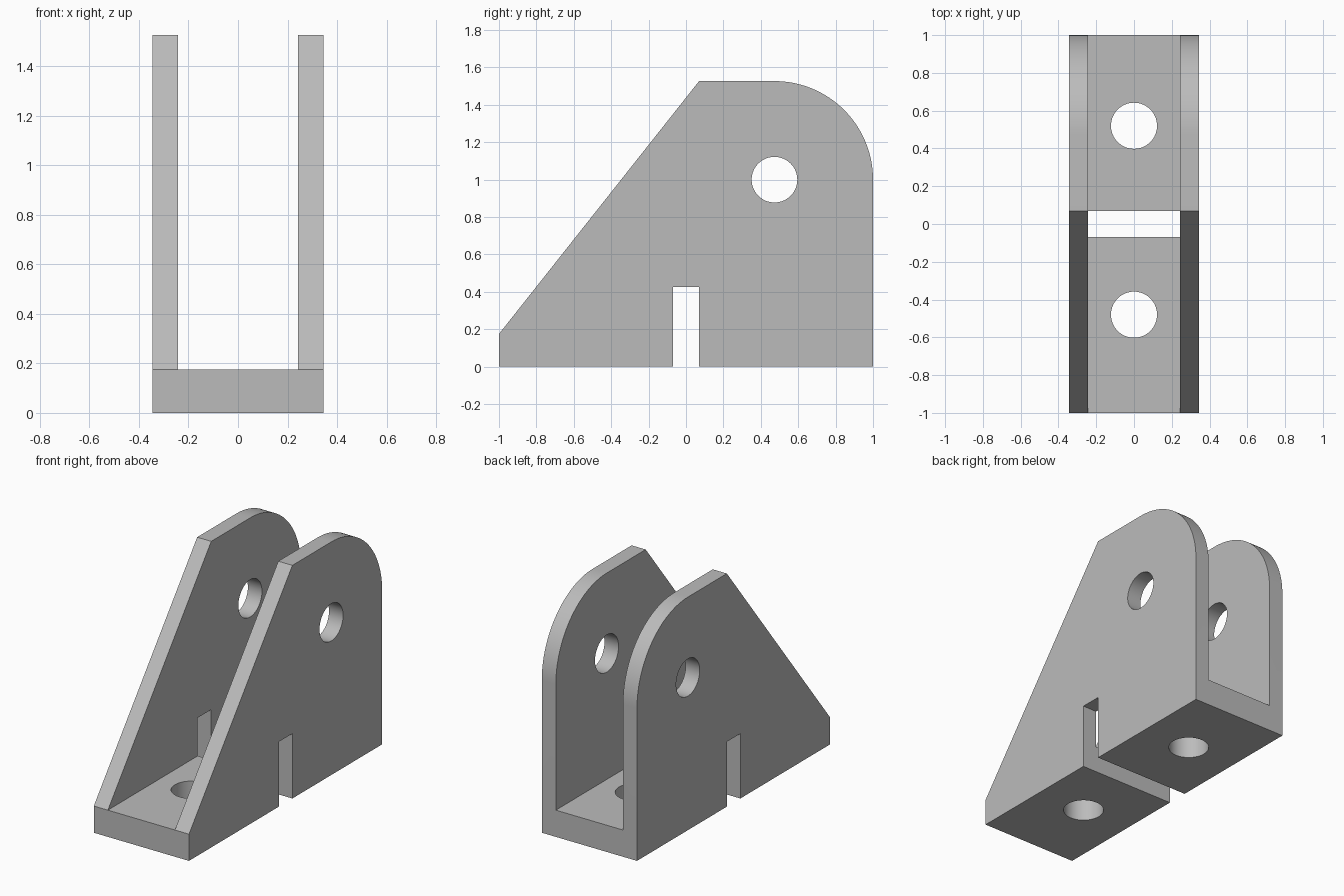
import bpy, bmesh, math
from mathutils import Matrix, Vector

cube = bpy.data.objects.get("Cube")
if cube:
    bpy.data.objects.remove(cube, do_unlink=True)

HALF_W, INNER_W = 0.345, 0.243   # outer and inner half widths
BASE_T, TOP = 0.175, 1.527       # base thickness and overall height
SLOT_W, SLOT_H = 0.07, 0.425     # slot half width and height
PIN_Y, PIN_Z, HOLE_R = 0.473, 1.0, 0.122
ROUND_R = TOP - PIN_Z

steel = bpy.data.materials.new("grey_steel")
steel.use_nodes = True
colour = (0.5, 0.5, 0.5, 1)
steel.diffuse_color = colour
steel.node_tree.nodes["Principled BSDF"].inputs["Base Color"].default_value = colour


def make_object(name, bm):
    bmesh.ops.recalc_face_normals(bm, faces=bm.faces)
    mesh = bpy.data.meshes.new(name)
    bm.to_mesh(mesh)
    bm.free()
    mesh.materials.append(steel)
    obj = bpy.data.objects.new(name, mesh)
    bpy.context.collection.objects.link(obj)
    return obj


def box(name, low, high):
    low, high = Vector(low), Vector(high)
    bm = bmesh.new()
    size = Matrix.Diagonal((high - low).to_4d())
    bmesh.ops.create_cube(bm, size=1, matrix=Matrix.Translation((low + high) / 2) @ size)
    return make_object(name, bm)


def cylinder(name, centre, axis):
    bm = bmesh.new()
    turn = Matrix.Rotation(math.pi / 2, 4, "Y") if axis == "X" else Matrix()
    bmesh.ops.create_cone(bm, cap_ends=True, segments=64, radius1=HOLE_R, radius2=HOLE_R,
                          depth=1, matrix=Matrix.Translation(centre) @ turn)
    return make_object(name, bm)


# Side profile with one rounded upper corner, extruded across the width
profile = [(-1, BASE_T), (-1, 0), (1, 0)]
for i in range(33):
    a = math.pi / 2 * i / 32
    profile.append((PIN_Y + (1 - PIN_Y) * math.cos(a), PIN_Z + ROUND_R * math.sin(a)))
profile.append((SLOT_W, TOP))
bm = bmesh.new()
face = bm.faces.new([bm.verts.new((-HALF_W, y, z)) for y, z in profile])
extruded = bmesh.ops.extrude_face_region(bm, geom=[face])["geom"]
bmesh.ops.translate(bm, vec=(2 * HALF_W, 0, 0),
                    verts=[v for v in extruded if isinstance(v, bmesh.types.BMVert)])
bracket = make_object("clevis_bracket", bm)

# Channel between the cheeks, cross slot, pin hole and bolt holes
cutters = [
    box("channel_cutter", (-INNER_W, -2, BASE_T), (INNER_W, 2, 2)),
    box("slot_cutter", (-1, -SLOT_W, -1), (1, SLOT_W, SLOT_H)),
    cylinder("pin_hole_cutter", (0, PIN_Y, PIN_Z), "X"),
    cylinder("front_bolt_hole_cutter", (0, -0.48, 0), "Z"),
    cylinder("back_bolt_hole_cutter", (0, 0.52, 0), "Z"),
]
bpy.ops.object.select_all(action="DESELECT")
bracket.select_set(True)
bpy.context.view_layer.objects.active = bracket
for cutter in cutters:
    cut = bracket.modifiers.new(cutter.name, "BOOLEAN")
    cut.operation, cut.solver, cut.object = "DIFFERENCE", "EXACT", cutter
    bpy.ops.object.modifier_apply(modifier=cut.name)
    bpy.data.objects.remove(cutter, do_unlink=True)

bpy.ops.object.shade_smooth_by_angle(angle=math.radians(30))
